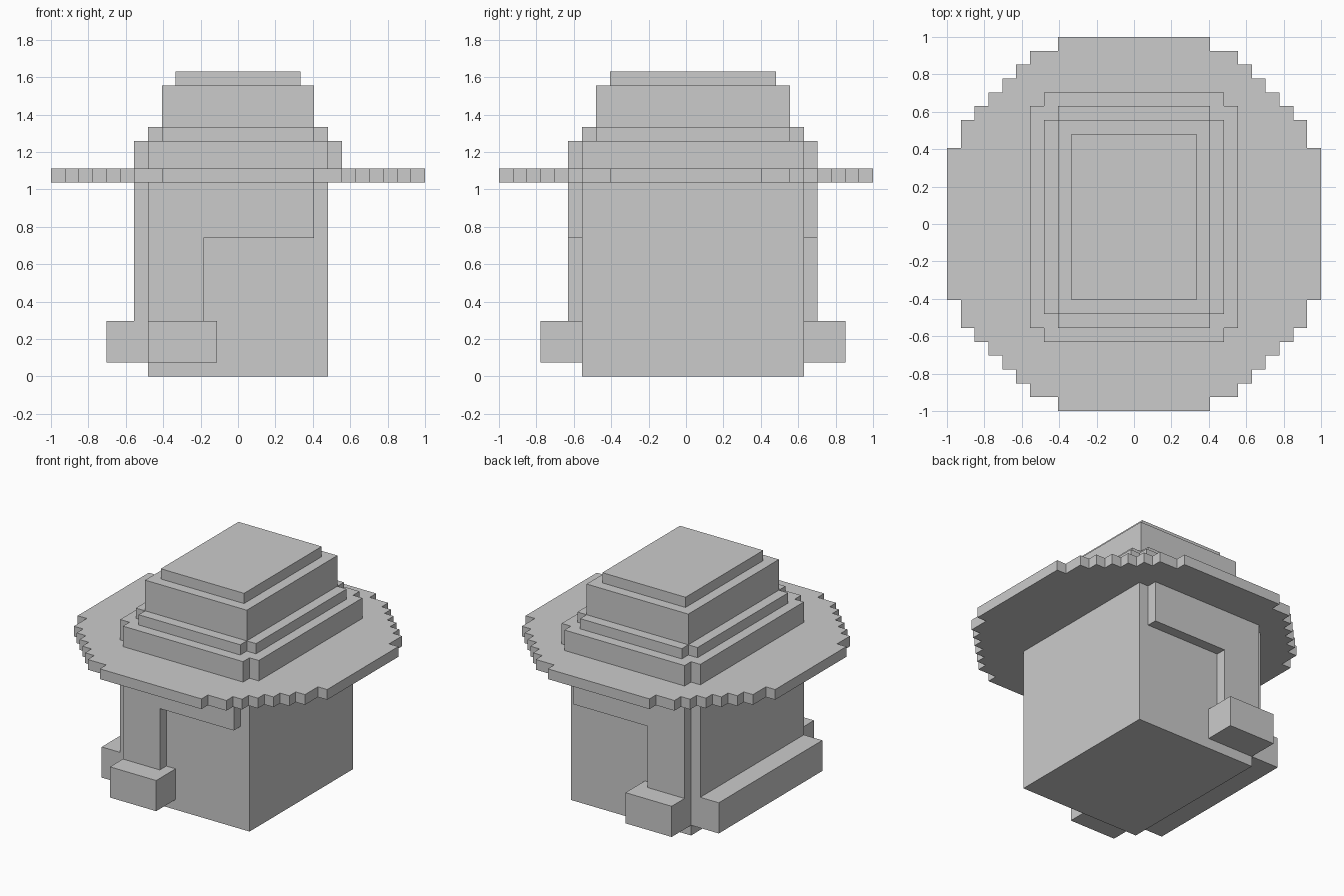
import bpy
import bmesh
from mathutils import Vector

if "Cube" in bpy.data.objects:
    bpy.data.objects.remove(bpy.data.objects["Cube"])

U = 2 / 27  # one block of the model's grid


def prism(name, outline, direction, start, end):
    """Extrude a flat outline (grid units) along z or y."""
    def place(a, b, t):
        return Vector((a, b, t) if direction == 'z' else (a, t, b)) * U
    bm = bmesh.new()
    face = bm.faces.new([bm.verts.new(place(a, b, start)) for a, b in outline])
    grown = bmesh.ops.extrude_face_region(bm, geom=[face])
    moved = [g for g in grown['geom'] if isinstance(g, bmesh.types.BMVert)]
    bmesh.ops.translate(bm, verts=moved,
                        vec=place(0, 0, end - start))
    bmesh.ops.recalc_face_normals(bm, faces=bm.faces)
    mesh = bpy.data.meshes.new(name)
    bm.to_mesh(mesh)
    bm.free()
    obj = bpy.data.objects.new(name, mesh)
    bpy.context.collection.objects.link(obj)
    return obj


def box(name, x0, x1, y0, y1, z0, z1):
    return prism(name, [(x0, y0), (x1, y0), (x1, y1), (x0, y1)], 'z', z0, z1)


def stepped(quarter, cy=0):
    """Mirror a first-quadrant staircase into a closed outline."""
    right = quarter + [(x, -y) for x, y in reversed(quarter)]
    left = [(-x, y) for x, y in reversed(right)]
    return [(x, y + cy) for x, y in right + left]


# Head block
box("head", -6.5, 6.5, -7.5, 8.5, 0, 14)

# Round stepped hat brim
rim = [5.5, 7.5, 8.5, 9.5, 10.5, 11.5, 12.5, 13.5]
stairs = []
for i, half in enumerate(rim):
    top = rim[-1 - i]
    stairs.append((half, top))
    if i < len(rim) - 1:
        stairs.append((half, rim[-2 - i]))
prism("hat_brim", stepped(stairs), 'z', 14, 15)

# Hat crown tiers, the lower two with notched corners
prism("hat_band", stepped([(6.5, 9), (6.5, 8), (7.5, 8)], 0.5), 'z', 15, 17)
prism("hat_shoulder", stepped([(5.5, 8), (5.5, 7), (6.5, 7)], 0.5), 'z', 17, 18)
box("hat_crown", -5.5, 5.5, -6.5, 7.5, 18, 21)
box("hat_top", -4.5, 4.5, -5.5, 6.5, 21, 22)

# Hair on the front and back: long lock, short fringe, curled end
hair = [(-6.5, 4), (-2.5, 4), (-2.5, 10), (5.5, 10), (5.5, 14), (-6.5, 14)]
for side, y, s in (("front", -7.5, -1), ("back", 8.5, 1)):
    prism(side + "_hair", hair, 'y', y, y + s)
    box(side + "_curl", -6.5, -1.5, *sorted((y, y + 3 * s)), 1, 4)

# Hair on the left side of the head
box("side_hair", -7.5, -6.5, -7.5, 8.5, 4, 14)
box("side_curl", -9.5, -6.5, -7.5, 8.5, 1, 4)
